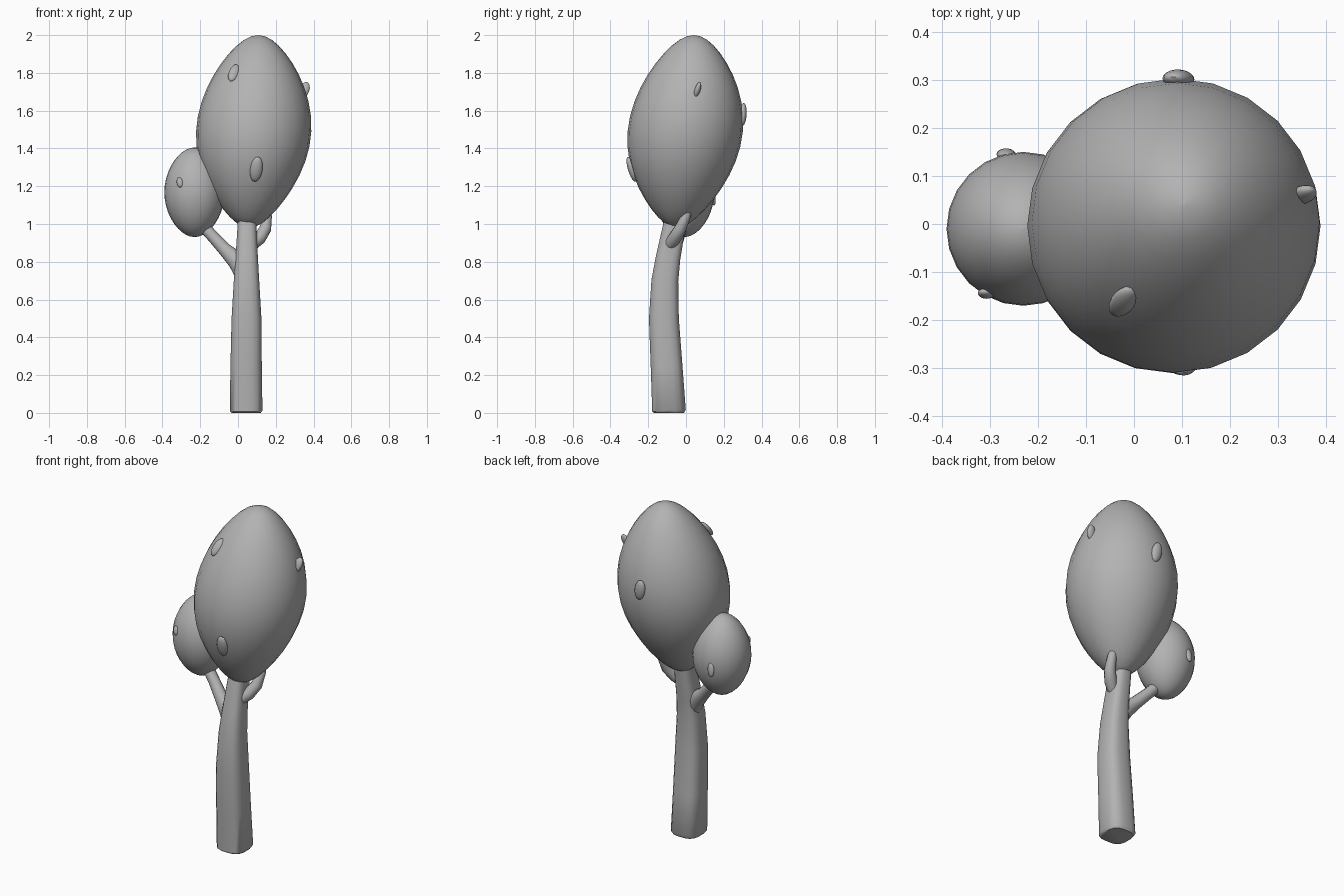
import bpy, bmesh, math
from mathutils import Vector, Matrix

cube = bpy.data.objects.get("Cube")
if cube:
    bpy.data.objects.remove(cube, do_unlink=True)

GREY = (0.45, 0.45, 0.45, 1)
grey = bpy.data.materials.new("matte grey")
grey.use_nodes = True
grey.diffuse_color = GREY
grey.node_tree.nodes["Principled BSDF"].inputs["Base Color"].default_value = GREY


def finish(name, bm, angle=50):
    bmesh.ops.recalc_face_normals(bm, faces=bm.faces)
    mesh = bpy.data.meshes.new(name)
    bm.to_mesh(mesh)
    bm.free()
    mesh.materials.append(grey)
    ob = bpy.data.objects.new(name, mesh)
    bpy.context.collection.objects.link(ob)
    bpy.ops.object.select_all(action='DESELECT')
    ob.select_set(True)
    bpy.context.view_layer.objects.active = ob
    bpy.ops.object.shade_smooth_by_angle(angle=math.radians(angle))
    return ob


def skin(bm, rings):
    """Bridge equal rings of points and cap both ends."""
    loops = [[bm.verts.new(p) for p in ring] for ring in rings]
    n = len(loops[0])
    for a, b in zip(loops, loops[1:]):
        for i in range(n):
            j = (i + 1) % n
            bm.faces.new((a[i], a[j], b[j], b[i]))
    bm.faces.new(loops[0][::-1])
    bm.faces.new(loops[-1])


def sweep(name, path, power=2, sides=16):
    """Sweep a rounded section along rows of x, y, z, half width, half depth."""
    pts = [Vector(row[:3]) for row in path]
    rings = []
    for k, (x, y, z, rx, ry) in enumerate(path):
        tangent = pts[min(k + 1, len(pts) - 1)] - pts[max(k - 1, 0)]
        turn = Vector((0, 0, 1)).rotation_difference(tangent)
        ring = []
        for i in range(sides):
            a = math.tau * (i + 0.5) / sides
            c, s = math.cos(a), math.sin(a)
            u = math.copysign(abs(c) ** (2 / power), c) * rx
            v = math.copysign(abs(s) ** (2 / power), s) * ry
            ring.append(pts[k] + turn @ Vector((u, v, 0)))
        rings.append(ring)
    bm = bmesh.new()
    skin(bm, rings)
    return finish(name, bm)


class Crown:
    """Leaning egg: centre, radius, half height, lean of the tip, taper."""
    def __init__(self, centre, radius, half, lean, taper):
        self.centre, self.radius, self.half = Vector(centre), radius, half
        self.lean, self.taper = Vector(lean), taper

    def point(self, polar, around):
        t, s = math.cos(polar), math.sin(polar)
        r = self.radius * s * (1 - self.taper[t < 0] * t * t)
        axis = self.centre + self.lean * t + Vector((0, 0, self.half * t))
        return axis + Vector((math.cos(around), math.sin(around), 0)) * r

    def build(self, name, sides=24, rows=20):
        bm = bmesh.new()
        skin(bm, [[self.point(math.pi * max(0.02, min(k, rows - 0.02)) / rows,
                              math.tau * i / sides) for i in range(sides)]
                  for k in range(rows + 1)])
        return finish(name, bm)

    def spot(self, name, z, degrees, width, height, tilt=0):
        """Flattened bump lying on the surface."""
        polar = math.acos((z - self.centre.z) / self.half)
        a, e = math.radians(degrees), 0.02
        p = self.point(polar, a)
        normal = (self.point(polar + e, a) - p).cross(self.point(polar, a + e) - p)
        place = Matrix.Translation(p) @ normal.to_track_quat('Z', 'Y').to_matrix().to_4x4()
        bm = bmesh.new()
        bmesh.ops.create_uvsphere(bm, u_segments=16, v_segments=10, radius=1)
        bmesh.ops.transform(bm, verts=bm.verts, matrix=place
                            @ Matrix.Rotation(math.radians(tilt), 4, 'Z')
                            @ Matrix.Diagonal((width, height, width * 0.6, 1)))
        return finish(name, bm)


# Trunk: rounded square section with a gentle bend
sweep("trunk", [
    (0.043, -0.09, 0, 0.078, 0.08),
    (0.043, -0.09, 0.012, 0.0875, 0.09),
    (0.043, -0.103, 0.25, 0.084, 0.085),
    (0.045, -0.117, 0.5, 0.08, 0.08),
    (0.045, -0.112, 0.7, 0.068, 0.072),
    (0.046, -0.095, 0.82, 0.06, 0.066),
    (0.048, -0.06, 1.0, 0.05, 0.06),
    (0.055, -0.04, 1.12, 0.045, 0.05)], power=3)

# Branches
sweep("long_branch", [
    (0.04, -0.1, 0.74, 0.06, 0.05),
    (-0.01, -0.085, 0.81, 0.05, 0.045),
    (-0.07, -0.065, 0.865, 0.036, 0.036),
    (-0.13, -0.04, 0.93, 0.032, 0.032),
    (-0.18, -0.025, 0.985, 0.032, 0.032),
    (-0.22, -0.01, 1.06, 0.03, 0.03)], sides=12)
sweep("short_branch", [
    (0.07, -0.085, 0.89, 0.034, 0.034),
    (0.115, -0.06, 0.925, 0.034, 0.034),
    (0.145, -0.03, 0.975, 0.032, 0.032),
    (0.155, 0.0, 1.04, 0.025, 0.025),
    (0.15, 0.02, 1.12, 0.02, 0.02)], sides=12)

# Crowns and their raised spots
large = Crown((0.083, -0.004, 1.49), 0.305, 0.51, (0.024, 0.045, 0), (0.25, 0.32))
large.build("large_crown")
large.spot("upper_front_spot", 1.8, 237, 0.027, 0.055, -18)
large.spot("lower_front_spot", 1.29, 275, 0.033, 0.07, -8)
large.spot("side_spot", 1.71, 10, 0.026, 0.046, -18)
large.spot("back_spot", 1.58, 89, 0.032, 0.062, 10)

small = Crown((-0.23, -0.01, 1.168), 0.16, 0.237, (0, 0, 0), (0.1, 0.1))
small.build("small_crown")
small.spot("small_front_spot", 1.22, 240, 0.017, 0.027, 10)
small.spot("small_back_spot", 1.14, 103, 0.02, 0.042, -5)
